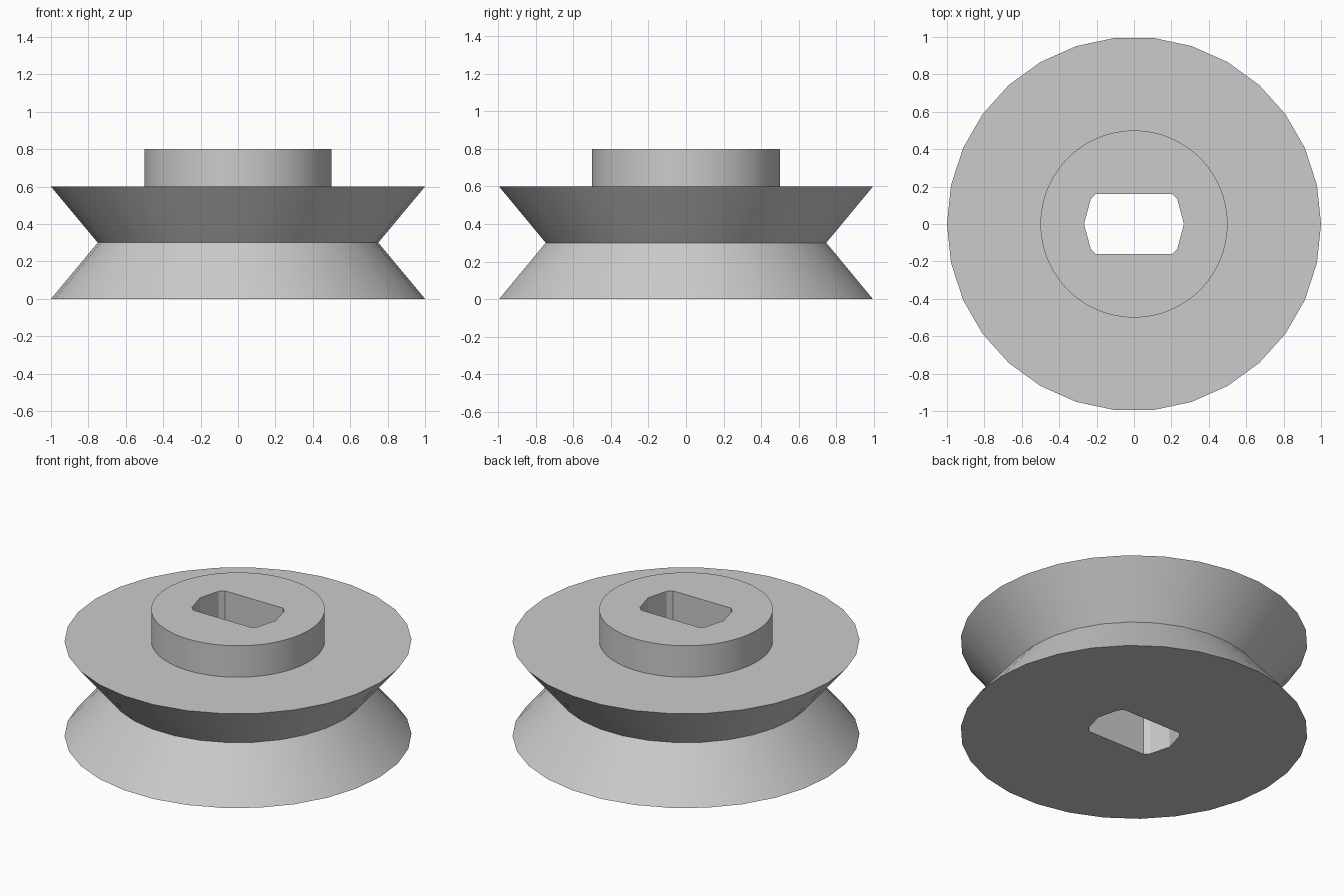
import bpy
import bmesh
import math

cube = bpy.data.objects.get("Cube")
if cube:
    bpy.data.objects.remove(cube, do_unlink=True)

grey = bpy.data.materials.new("light_grey")
grey.use_nodes = True
colour = (0.6, 0.6, 0.6, 1)
grey.diffuse_color = colour
grey.node_tree.nodes["Principled BSDF"].inputs["Base Color"].default_value = colour


def circle(radius, sides):
    steps = [math.tau * i / sides for i in range(sides)]
    return [(radius * math.cos(a), radius * math.sin(a)) for a in steps]


def loft(name, sections):
    """Closed solid through stacked outlines, given as (z, points) pairs."""
    bm = bmesh.new()
    rings = [[bm.verts.new((x, y, z)) for x, y in pts] for z, pts in sections]
    for low, high in zip(rings, rings[1:]):
        n = len(low)
        for i in range(n):
            j = (i + 1) % n
            bm.faces.new((low[i], low[j], high[j], high[i]))
    bm.faces.new(rings[0][::-1])
    bm.faces.new(rings[-1])
    mesh = bpy.data.meshes.new(name)
    bm.to_mesh(mesh)
    bm.free()
    mesh.materials.append(grey)
    obj = bpy.data.objects.new(name, mesh)
    bpy.context.collection.objects.link(obj)
    return obj


def combine(target, tool, operation):
    bpy.ops.object.select_all(action="DESELECT")
    bpy.context.view_layer.objects.active = target
    target.select_set(True)
    mod = target.modifiers.new(operation.lower(), "BOOLEAN")
    mod.operation = operation
    mod.solver = "EXACT"
    mod.object = tool
    bpy.ops.object.modifier_apply(modifier=mod.name)
    bpy.data.objects.remove(tool, do_unlink=True)


# Grooved wheel: two cones meeting at a narrow waist
RIM, WAIST, SIDES = 1.0, 0.75, 30
wheel = loft("pulley_wheel", [(0, circle(RIM, SIDES)),
                              (0.3, circle(WAIST, SIDES)),
                              (0.6, circle(RIM, SIDES))])

# Round hub on top
hub_outline = circle(0.5, 96)
hub = loft("hub", [(0.45, hub_outline), (0.8, hub_outline)])
combine(wheel, hub, "UNION")

# Shaft hole: twelve-sided bore with two flats
BORE, FLAT = 0.267, 0.16
cx, cy = BORE * math.cos(math.pi / 6), BORE * math.sin(math.pi / 6)
right = [(cx + cy - FLAT, -FLAT), (cx, -cy), (BORE, 0),
         (cx, cy), (cx + cy - FLAT, FLAT)]
bore_outline = right + [(-x, -y) for x, y in right]
bore = loft("bore_cutter", [(-0.2, bore_outline), (1, bore_outline)])
bore.hide_render = True
combine(wheel, bore, "DIFFERENCE")

# Smooth sides with crisp edges
wheel.select_set(True)
bpy.ops.object.shade_smooth_by_angle(angle=math.radians(28))
